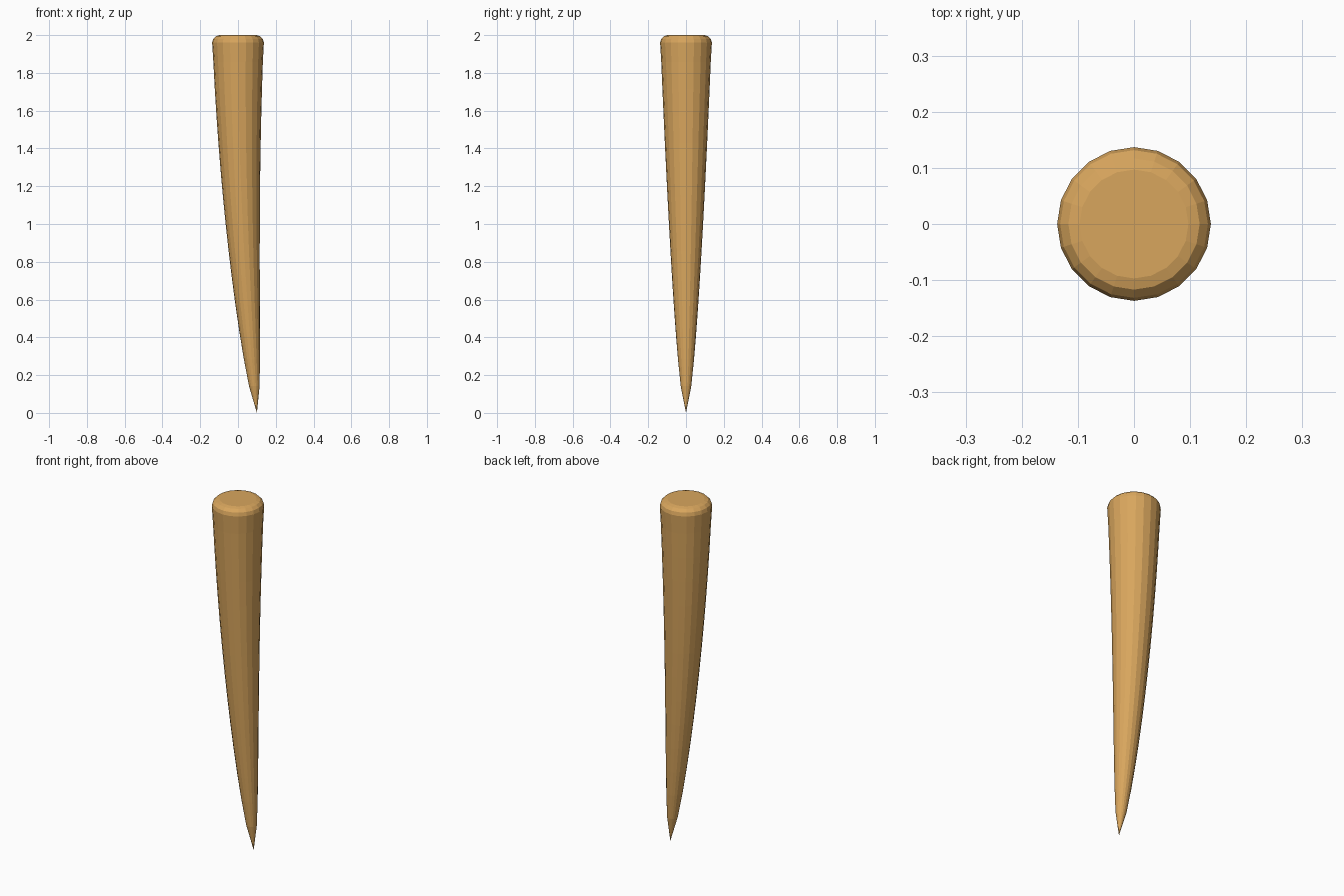
import bpy, bmesh, math

if "Cube" in bpy.data.objects:
    bpy.data.objects.remove(bpy.data.objects["Cube"])

SIDES, SEGS = 20, 14
R_TOP, BEND, EDGE = 0.137, 0.10, 0.04


def ring(bm, z, r):
    # Horizontal ring on the bent centre line
    cx = BEND * (1 - z / 2) ** 2
    return [bm.verts.new((cx + r * math.cos(2 * math.pi * i / SIDES),
                          r * math.sin(2 * math.pi * i / SIDES), z))
            for i in range(SIDES)]


# Tapered shaft profile, then the rounded rim
profile = []
for k in range(1, SEGS):
    z = 2 * k / SEGS
    profile.append((z, R_TOP * (z / 2) ** 0.6))
for k in range(4):
    a = math.radians(30 * k)
    profile.append((2 - EDGE + EDGE * math.sin(a), R_TOP - EDGE + EDGE * math.cos(a)))

bm = bmesh.new()
tip = bm.verts.new((BEND, 0, 0))
rings = [ring(bm, z, r) for z, r in profile]
for i in range(SIDES):
    j = (i + 1) % SIDES
    bm.faces.new((tip, rings[0][j], rings[0][i]))
    for lo, hi in zip(rings, rings[1:]):
        bm.faces.new((lo[i], lo[j], hi[j], hi[i]))
# Flat top cap
bm.faces.new(rings[-1])

mesh = bpy.data.meshes.new("curved_spike")
bm.to_mesh(mesh)
bm.free()
spike = bpy.data.objects.new("curved_spike", mesh)
bpy.context.collection.objects.link(spike)

mat = bpy.data.materials.new("light_wood")
mat.diffuse_color = (0.69, 0.38, 0.11, 1)
mat.use_nodes = True
mat.node_tree.nodes["Principled BSDF"].inputs["Base Color"].default_value = mat.diffuse_color
mesh.materials.append(mat)
